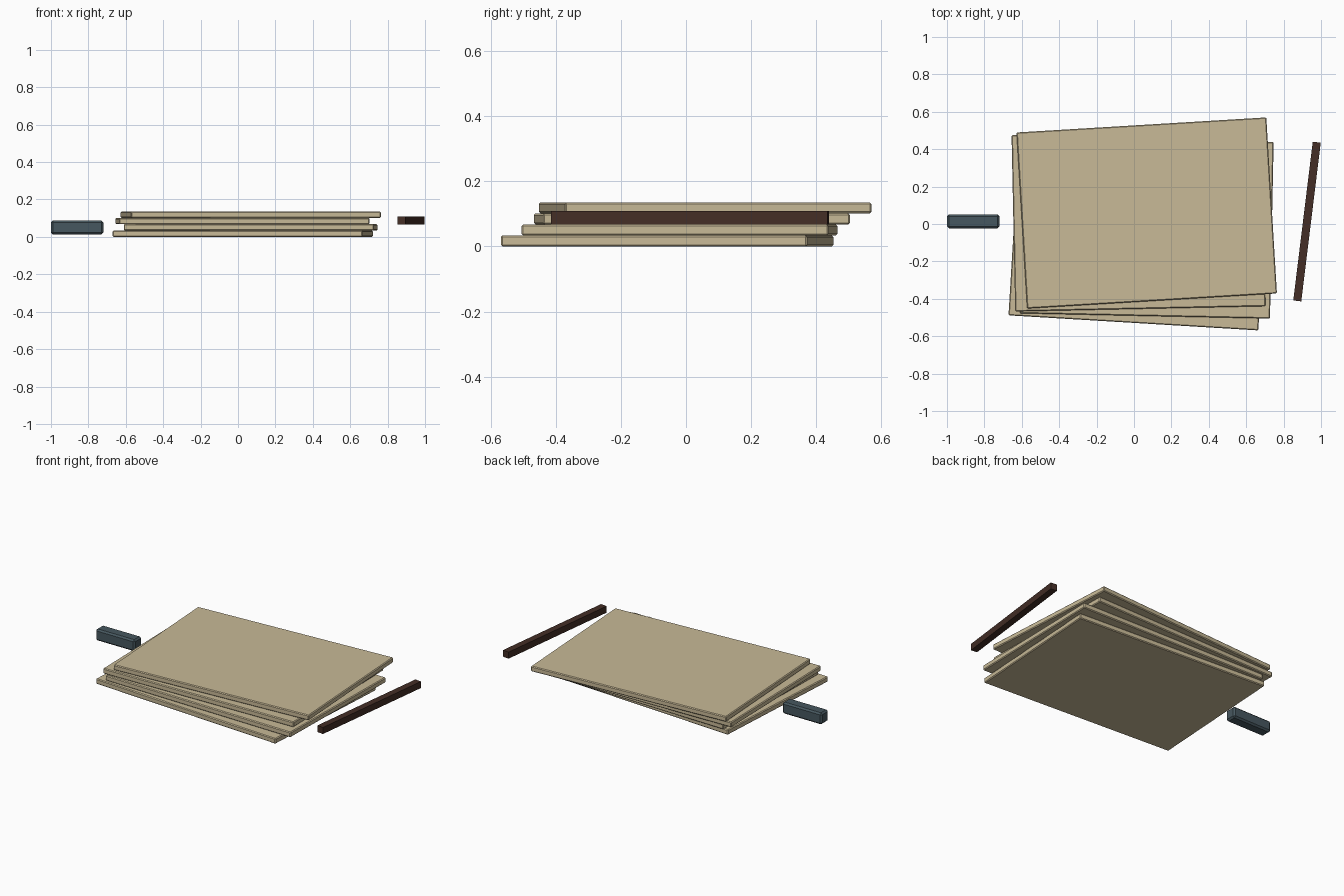
import bpy, math

if "Cube" in bpy.data.objects:
    bpy.data.objects.remove(bpy.data.objects["Cube"])


def material(name, rgb):
    m = bpy.data.materials.new(name)
    m.diffuse_color = (*rgb, 1)
    m.use_nodes = True
    m.node_tree.nodes["Principled BSDF"].inputs["Base Color"].default_value = m.diffuse_color
    return m


def block(name, size, loc, angle, mat, bevel=0.0):
    bpy.ops.mesh.primitive_cube_add(size=1, location=loc)
    ob = bpy.context.object
    ob.name = name
    ob.scale = size
    bpy.ops.object.transform_apply(location=False, rotation=False, scale=True)
    ob.rotation_euler.z = math.radians(angle)
    ob.data.materials.append(mat)
    if bevel:
        mod = ob.modifiers.new("Chamfer", 'BEVEL')
        mod.width = bevel
        mod.segments = 1
    return ob


paper = material("parchment tan", (0.58, 0.49, 0.31))
slate = material("slate blue grey", (0.062, 0.096, 0.115))
wood = material("dark brown", (0.057, 0.027, 0.019))

# Fanned stack of boards, bottom to top: centre x, centre y, twist
STEP = 0.0339
boards = [(0.025, -0.058, -3.45), (0.068, -0.02, -1.2),
          (0.024, 0.018, 1.2), (0.068, 0.059, 3.45)]
for i, (x, y, a) in enumerate(boards):
    block(f"board_{i + 1}", (1.338, 0.943, STEP), (x, y, STEP * (i + 0.5)),
          a, paper, 0.005)

# Small chamfered block on the left
block("left_block", (0.28, 0.074, 0.074), (-0.86, 0.014, 0.05), 0, slate, 0.01)

# Slanted dark rod on the right
block("right_rod", (0.043, 0.855, 0.042), (0.925, 0.013, 0.088), -7, wood)
